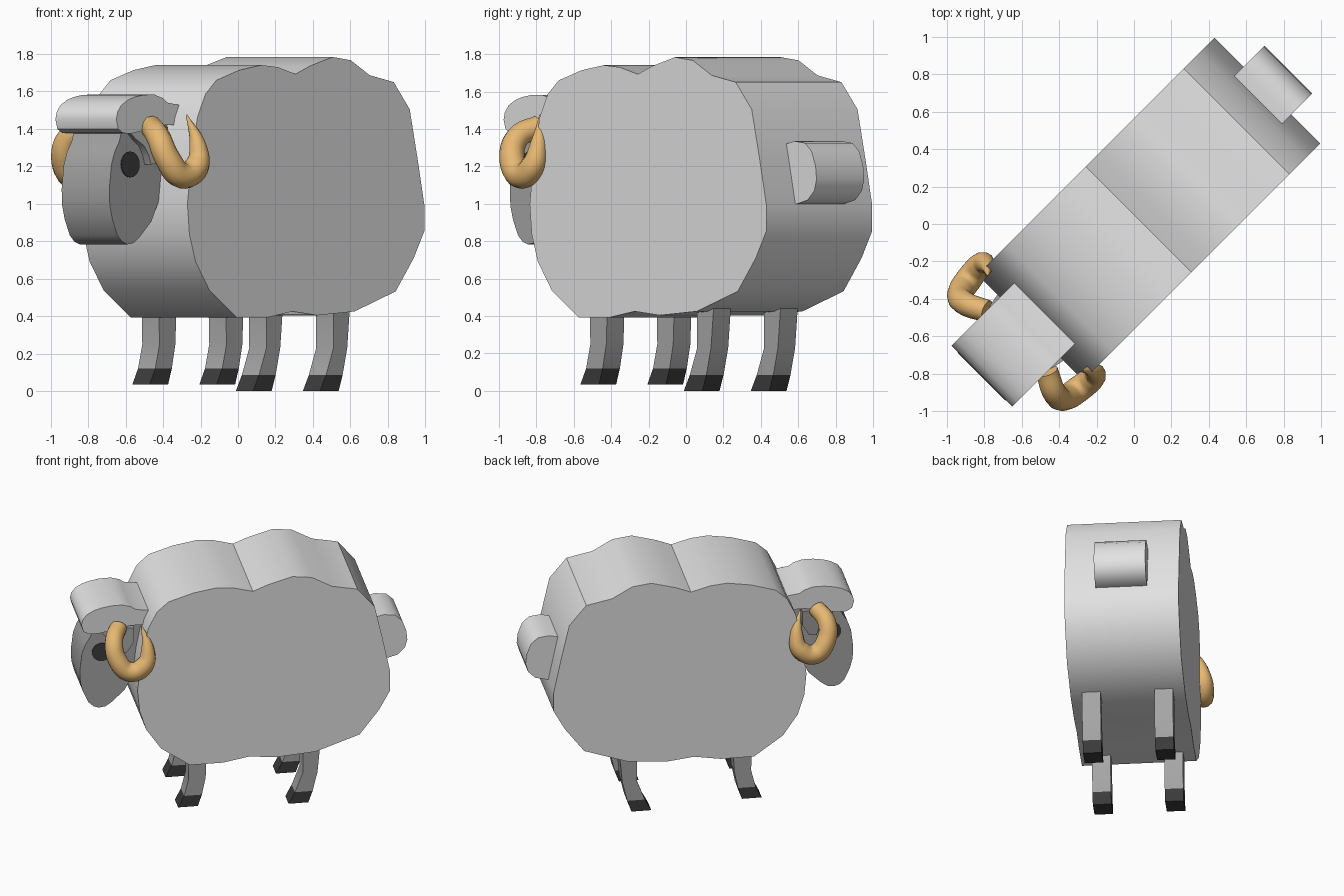
import bpy, bmesh, math

if "Cube" in bpy.data.objects:
    bpy.data.objects.remove(bpy.data.objects["Cube"])

TURN = math.radians(45)   # the animal stands diagonally; local -x is forward


def mat(name, rgb):
    m = bpy.data.materials.new(name)
    m.diffuse_color = (*rgb, 1)
    m.use_nodes = True
    m.node_tree.nodes["Principled BSDF"].inputs["Base Color"].default_value = m.diffuse_color
    return m


WOOL = mat("wool white", (0.76, 0.76, 0.76))
SKIN = mat("skin grey", (0.38, 0.38, 0.38))
DARK = mat("hoof and eye black", (0.045, 0.045, 0.045))
HORN = mat("horn tan", (0.80, 0.48, 0.17))


def finish(bm, name, mats, mirror=False, angle=35):
    bmesh.ops.recalc_face_normals(bm, faces=bm.faces)
    me = bpy.data.meshes.new(name)
    bm.to_mesh(me)
    bm.free()
    for m in mats:
        me.materials.append(m)
    for p in me.polygons:
        p.use_smooth = True
    me.set_sharp_from_angle(angle=math.radians(angle))
    ob = bpy.data.objects.new(name, me)
    bpy.context.collection.objects.link(ob)
    place(ob, mirror)
    return ob


def place(ob, mirror):
    ob.rotation_euler.z = TURN
    if mirror:
        mod = ob.modifiers.new("mirror", 'MIRROR')
        mod.use_axis = (False, True, False)
        mod.use_mirror_merge = False


def prism(name, profile, y0, y1, material, mirror=False, shear=0.0):
    """Side profile (x, z) extruded across the body from y0 to y1."""
    bm = bmesh.new()
    x0 = profile[0][0]
    a, b = ([bm.verts.new((x, y + shear * (x - x0), z)) for x, z in profile]
            for y in (y0, y1))
    n = len(profile)
    bm.faces.new(a)
    bm.faces.new(b)
    for i in range(n):
        j = (i + 1) % n
        bm.faces.new((a[i], a[j], b[j], b[i]))
    return finish(bm, name, [material], mirror)


def leg(name, sections):
    """Sections (z, front x, back x); the lowest segment is the hoof."""
    bm = bmesh.new()
    rings = [[bm.verts.new(c) for c in ((f, .188, z), (r, .188, z),
                                        (r, .318, z), (f, .318, z))]
             for z, f, r in sections]
    bm.faces.new(rings[0]).material_index = 1
    bm.faces.new(rings[-1])
    for k in range(len(rings) - 1):
        lo, hi = rings[k], rings[k + 1]
        for i in range(4):
            j = (i + 1) % 4
            f = bm.faces.new((lo[i], lo[j], hi[j], hi[i]))
            f.material_index = 1 if k == 0 else 0
    finish(bm, name, [SKIN, DARK], mirror=True)


# Woolly body
prism("body", [
    (-.411, .393), (-.615, .537), (-.721, .692), (-.767, .837), (-.782, .997),
    (-.752, 1.238), (-.706, 1.463), (-.646, 1.586), (-.563, 1.66),
    (-.389, 1.714), (-.222, 1.741), (-.101, 1.73), (.035, 1.693),
    (.141, 1.735), (.315, 1.784), (.451, 1.767), (.594, 1.687), (.776, 1.65),
    (.897, 1.505), (.957, 1.238), (1.007, .997), (1.007, .853), (.927, .709),
    (.791, .532), (.481, .425), (.201, .404), (.012, .425), (-.177, .393)],
    -.4, .4, WOOL)

# Wool cap on the head
prism("wool_cap", [
    (-1.149, 1.45), (-1.14, 1.49), (-1.111, 1.527), (-1.06, 1.555),
    (-1.013, 1.57), (-.94, 1.582), (-.861, 1.583), (-.80, 1.565),
    (-.763, 1.54), (-.62, 1.52), (-.62, 1.42), (-.80, 1.42), (-.88, 1.405),
    (-.95, 1.39), (-1.03, 1.376), (-1.096, 1.377), (-1.135, 1.40)],
    -.23, .23, WOOL)

# Tail
prism("tail", [
    (.85, 1.30), (1.0, 1.335), (1.08, 1.325), (1.13, 1.28), (1.16, 1.20),
    (1.167, 1.13), (1.15, 1.07), (1.10, 1.02), (1.02, 1.0), (.85, 1.0)],
    -.18, .18, WOOL)

# Head
prism("head", [
    (-1.05, 1.42), (-1.076, 1.334), (-1.11, 1.28), (-1.136, 1.21),
    (-1.152, 1.078), (-1.148, .99), (-1.129, .917), (-1.091, .832),
    (-1.055, .797), (-1.016, .783), (-.97, .79), (-.925, .82), (-.834, .906),
    (-.774, 1.024), (-.74, 1.13), (-.65, 1.2), (-.65, 1.42)],
    -.18, .18, SKIN)

# Eyes: thin discs on the cheeks
prism("eyes", [(-.997 + .069 * math.cos(i * math.tau / 20),
                1.21 + .069 * math.sin(i * math.tau / 20)) for i in range(20)],
      .178, .186, DARK, mirror=True)

# Small ears tucked under the cap and horns
prism("ears", [
    (-1.03, 1.39), (-.98, 1.345), (-.93, 1.31), (-.90, 1.26), (-.885, 1.21),
    (-.83, 1.22), (-.78, 1.30), (-.78, 1.41)],
    .15, .20, SKIN, mirror=True, shear=.2)

# Legs with hooves
leg("front_legs", [(.035, -.48, -.34), (.12, -.437, -.312),
                   (.25, -.405, -.285), (.5, -.412, -.275)])
leg("back_legs", [(0, .302, .442), (.085, .347, .472),
                  (.23, .403, .507), (.5, .402, .532)])

# Curled horns: tapered curve, turned to mesh and mirrored
path = [(-.884, .225, 1.415, .060), (-.937, .336, 1.355, .064),
        (-.923, .392, 1.24, .068), (-.838, .414, 1.152, .071),
        (-.735, .424, 1.2, .067), (-.711, .407, 1.31, .047),
        (-.746, .357, 1.475, .004)]
cu = bpy.data.curves.new("horns", 'CURVE')
cu.dimensions = '3D'
cu.bevel_depth = 1.0
cu.bevel_resolution = 4
cu.resolution_u = 6
cu.use_fill_caps = True
sp = cu.splines.new('BEZIER')
sp.bezier_points.add(len(path) - 1)
for p, (x, y, z, r) in zip(sp.bezier_points, path):
    p.co = (x, y, z)
    p.radius = r
    p.handle_left_type = p.handle_right_type = 'AUTO'
cu.materials.append(HORN)
horns = bpy.data.objects.new("horns", cu)
bpy.context.collection.objects.link(horns)
bpy.ops.object.select_all(action='DESELECT')
horns.select_set(True)
bpy.context.view_layer.objects.active = horns
bpy.ops.object.convert(target='MESH')
horns = bpy.context.view_layer.objects.active
for p in horns.data.polygons:
    p.use_smooth = True
horns.data.set_sharp_from_angle(angle=math.radians(60))
place(horns, True)
